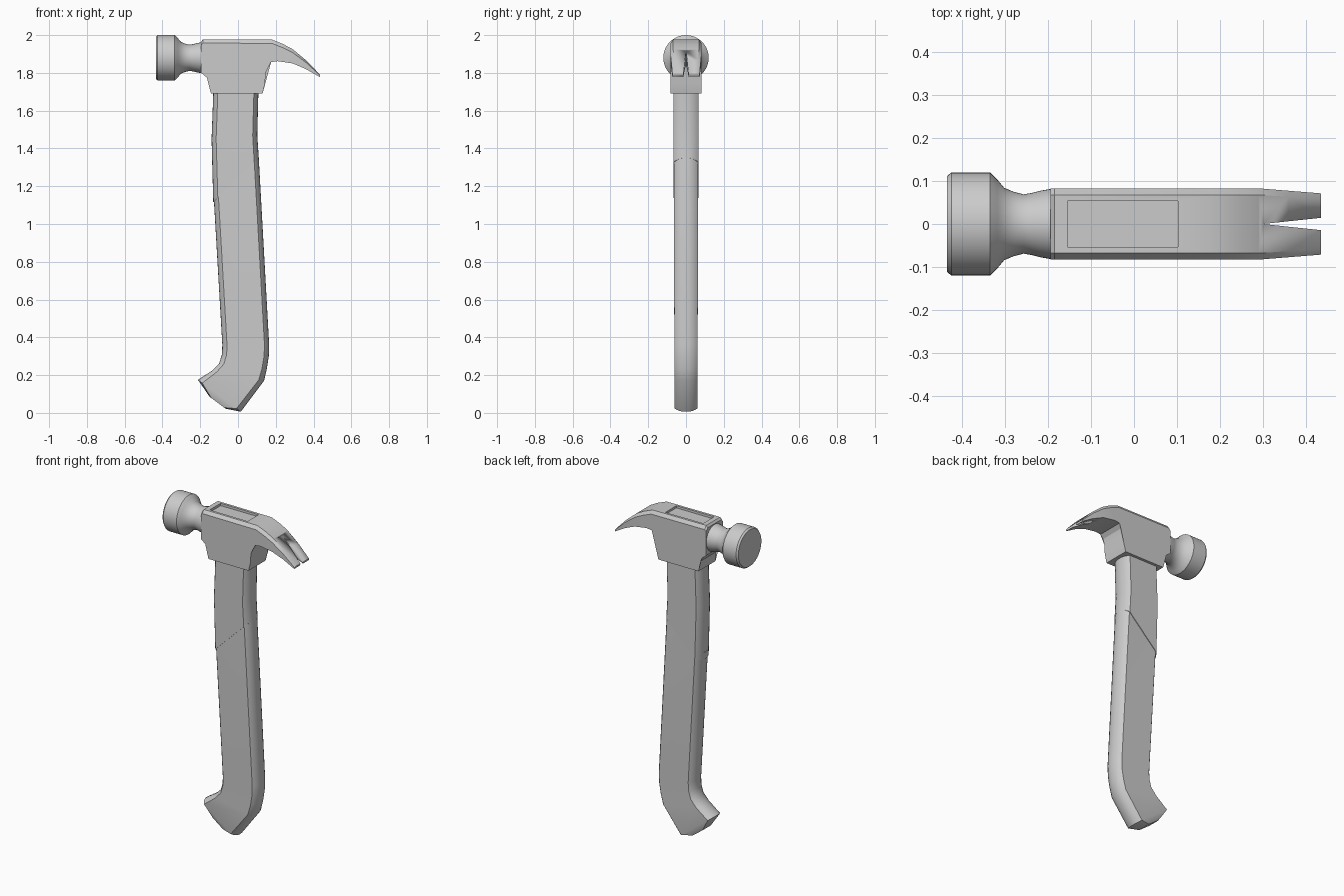
import bpy, bmesh, math

if "Cube" in bpy.data.objects:
    bpy.data.objects.remove(bpy.data.objects["Cube"])


def make_object(name, rings, caps=True, angle=30):
    """Skin a list of closed rings that share one point count."""
    bm = bmesh.new()
    loops = [[bm.verts.new(p) for p in ring] for ring in rings]
    n = len(loops[0])
    for a, b in zip(loops, loops[1:]):
        for i in range(n):
            j = (i + 1) % n
            bm.faces.new((a[i], a[j], b[j], b[i]))
    if caps:
        ends = [bm.faces.new(loops[0]), bm.faces.new(loops[-1])]
        bmesh.ops.triangulate(bm, faces=ends)
    bmesh.ops.recalc_face_normals(bm, faces=bm.faces)
    mesh = bpy.data.meshes.new(name)
    bm.to_mesh(mesh)
    bm.free()
    ob = bpy.data.objects.new(name, mesh)
    bpy.context.collection.objects.link(ob)
    activate(ob)
    bpy.ops.object.shade_smooth_by_angle(angle=math.radians(angle))
    return ob


def activate(ob):
    bpy.ops.object.select_all(action='DESELECT')
    ob.select_set(True)
    bpy.context.view_layer.objects.active = ob


def cut(target, cutter):
    activate(target)
    mod = target.modifiers.new("cut", 'BOOLEAN')
    mod.operation = 'DIFFERENCE'
    mod.solver = 'EXACT'
    mod.object = cutter
    bpy.ops.object.modifier_apply(modifier=mod.name)
    bpy.data.objects.remove(cutter)


def prism(name, outline, z0, z1):
    return make_object(name, [[(x, y, z) for x, y in outline] for z in (z0, z1)])


def handle_ring(xl, zl, xr, zr, w):
    """Flat sided section with bowed front and back edges, from left to right point."""
    vs = [-1, -0.85, -0.6, -0.3, 0, 0.3, 0.6, 0.85, 1]
    pts = [(0.1 * abs(v) ** 2.5, v) for v in vs]
    pts += [(1 - 0.1 * abs(v) ** 2.5, v) for v in reversed(vs)]
    return [(xl + (xr - xl) * u, w * v, zl + (zr - zl) * u) for u, v in pts]


# Handle: upper sleeve and lower grip meet on a slanted step
upper = [(-.13, 1.75, .11, 1.75, .066), (-.132, 1.66, .107, 1.66, .066),
         (-.14, 1.45, .102, 1.47, .067), (-.131, 1.115, .11, 1.35, .067)]
lower = [(-.133, 1.16, .106, 1.395, .062), (-.127, 1.115, .11, 1.35, .063),
         (-.083, .36, .165, .36, .062), (-.085, .31, .163, .30, .061),
         (-.10, .262, .153, .235, .061), (-.14, .222, .138, .17, .061),
         (-.212, .175, .015, .006, .060), (-.15, .085, -.065, .022, .042)]
make_object("handle_upper", [handle_ring(*s) for s in upper])
make_object("handle_grip", [handle_ring(*s) for s in lower])

# Hammer head and claw: side profile, last value is the top chamfer drop
profile = [(-.195, 1.80, 0), (-.165, 1.775, 0), (-.143, 1.745, 0), (-.143, 1.69, 0),
           (.13, 1.69, 0), (.143, 1.745, 0), (.146, 1.80, 0), (.155, 1.835, 0),
           (.175, 1.857, 0), (.21, 1.862, 0), (.29, 1.85, 0), (.36, 1.82, 0),
           (.433, 1.778, 0), (.435, 1.79, .004), (.36, 1.867, .012), (.29, 1.925, .018),
           (.24, 1.952, .02), (.18, 1.976, .02), (-.185, 1.978, .02), (-.195, 1.966, .02)]


def head_ring(y, chamfer):
    taper = lambda x: 1 - 0.14 * max(0, (x - .29) / .145)
    return [(x, y * taper(x), z - d * chamfer) for x, z, d in profile]


head = make_object("head_and_claw", [head_ring(-.083, 1), head_ring(-.068, 0),
                                     head_ring(.068, 0), head_ring(.083, 1)], angle=25)
cut(head, prism("claw_notch", [(.30, 0), (.46, -.017), (.46, .017)], 1.6, 2.1))
cut(head, prism("top_recess", [(-.155, -.053), (.103, -.053), (.103, .053), (-.155, .053)],
                1.963, 2.1))

# Striking face and neck turned around the x axis
turned = [(-.435, .112), (-.425, .12), (-.335, .12), (-.318, .103), (-.302, .084),
          (-.28, .075), (-.257, .069), (-.235, .073), (-.215, .078), (-.185, .083)]
steps = 48
make_object("striking_face", [[(x, r * math.cos(2 * math.pi * i / steps),
                                1.88 + r * math.sin(2 * math.pi * i / steps))
                               for i in range(steps)] for x, r in turned], angle=35)
